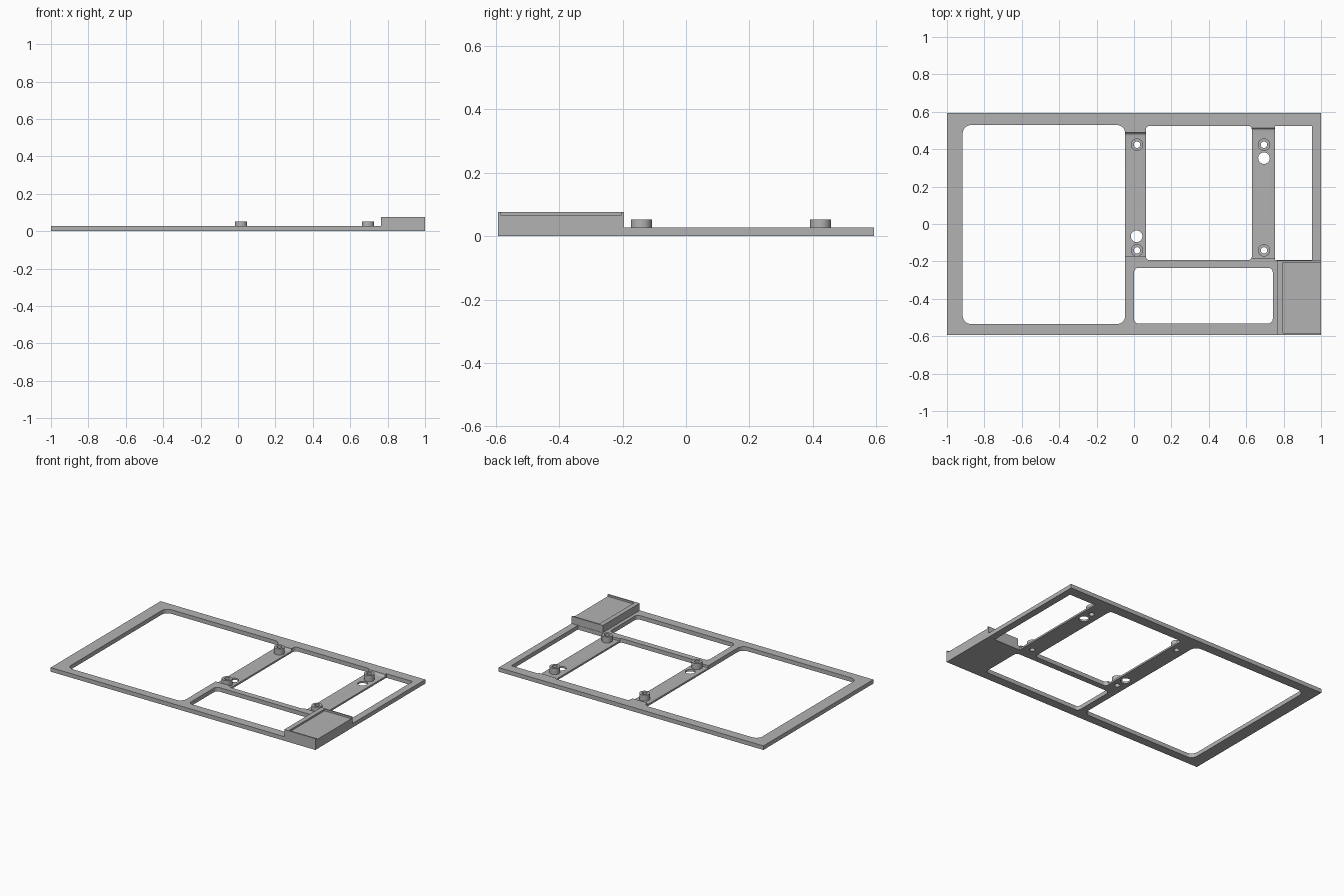
import bpy, bmesh
from math import sin, cos, pi

cube = bpy.data.objects.get("Cube")
if cube:
    bpy.data.objects.remove(cube, do_unlink=True)

grey = bpy.data.materials.new("plain_grey")
grey.use_nodes = True
GREY = (0.45, 0.45, 0.45, 1)
grey.diffuse_color = GREY
grey.node_tree.nodes["Principled BSDF"].inputs["Base Color"].default_value = GREY

HALF_Y = 0.593
THICK = 0.028      # frame thickness
STRAP = 0.012      # thickness of the lowered straps
POST_TOP = 0.053


def prism(name, outline, depth):
    """Extrude a closed outline of 3D points along the depth vector."""
    bm = bmesh.new()
    face = bm.faces.new([bm.verts.new(p) for p in outline])
    ext = bmesh.ops.extrude_face_region(bm, geom=[face])
    moved = [v for v in ext["geom"] if isinstance(v, bmesh.types.BMVert)]
    bmesh.ops.translate(bm, verts=moved, vec=depth)
    bmesh.ops.recalc_face_normals(bm, faces=bm.faces)
    mesh = bpy.data.meshes.new(name)
    bm.to_mesh(mesh)
    bm.free()
    mesh.materials.append(grey)
    obj = bpy.data.objects.new(name, mesh)
    bpy.context.collection.objects.link(obj)
    return obj


def plate(name, x0, x1, y0, y1, z0, z1, r=0.0, steps=8):
    """Box with optionally rounded vertical corners."""
    if r == 0:
        pts = [(x0, y0), (x1, y0), (x1, y1), (x0, y1)]
    else:
        corners = [(x1 - r, y1 - r), (x0 + r, y1 - r), (x0 + r, y0 + r), (x1 - r, y0 + r)]
        pts = [(cx + r * cos((q + i / steps) * pi / 2), cy + r * sin((q + i / steps) * pi / 2))
               for q, (cx, cy) in enumerate(corners) for i in range(steps + 1)]
    return prism(name, [(x, y, z0) for x, y in pts], (0, 0, z1 - z0))


def disc(name, x, y, r, z0, z1, sides=32):
    ring = [(x + r * cos(2 * pi * i / sides), y + r * sin(2 * pi * i / sides), z0)
            for i in range(sides)]
    return prism(name, ring, (0, 0, z1 - z0))


def combine(target, tool, operation="DIFFERENCE"):
    mod = target.modifiers.new("cut", "BOOLEAN")
    mod.operation = operation
    mod.solver = "EXACT"
    mod.object = tool
    bpy.context.view_layer.objects.active = target
    bpy.ops.object.modifier_apply(modifier=mod.name)
    bpy.data.objects.remove(tool, do_unlink=True)


def smooth(obj):
    bpy.ops.object.select_all(action="DESELECT")
    obj.select_set(True)
    bpy.context.view_layer.objects.active = obj
    bpy.ops.object.shade_smooth_by_angle(angle=pi / 6)


# Flat frame with the raised corner tray
frame = plate("frame", -1, 1, -HALF_Y, HALF_Y, 0, THICK)
combine(frame, plate("tray_block", 0.765, 1, -HALF_Y, -0.195, 0, 0.077), "UNION")
combine(frame, plate("tray_cutter", 0.797, 1.1, -0.583, -0.205, 0.065, 0.2))

# Window openings: x range, y range, corner radius
windows = [
    (-0.916, -0.047, -0.535, 0.529, 0.045),
    (0.063, 0.63, -0.193, 0.525, 0.02),
    (0.753, 0.952, -0.193, 0.525, 0),
    (0.0, 0.742, -0.234, -0.532, 0.025),
]
for x0, x1, ya, yb, r in windows:
    combine(frame, plate("window_cutter", x0, x1, min(ya, yb), max(ya, yb), -0.1, 0.2, r))

# Straps lowered into the frame, with a curved rise at the back end
for x0, x1, y0, y1 in [(-0.047, 0.063, -0.174, 0.488), (0.63, 0.753, -0.182, 0.514)]:
    r = THICK - STRAP
    rise = [(y1 - r + r * sin(i * pi / 12), THICK - r * cos(i * pi / 12)) for i in range(7)]
    profile = [(y0, STRAP)] + rise + [(y1, 0.1), (y0, 0.1)]
    combine(frame, prism("recess_cutter", [(x0 - 0.004, y, z) for y, z in profile],
                         (x1 - x0 + 0.008, 0, 0)))

# Standoff posts and their through holes
for side, x in (("right", 0.016), ("left", 0.695)):
    for end, y in (("front", -0.141), ("back", 0.424)):
        post = disc(f"{side}_{end}_post", x, y, 0.033, STRAP - 0.002, POST_TOP)
        combine(post, disc("hole_cutter", x, y, 0.017, -0.1, 0.2))
        combine(frame, disc("hole_cutter", x, y, 0.017, -0.1, 0.2))
        smooth(post)

# Larger clearance holes beside two of the posts
for x, y in ((0.014, -0.066), (0.695, 0.352)):
    combine(frame, disc("hole_cutter", x, y, 0.031, -0.1, 0.2))
smooth(frame)
